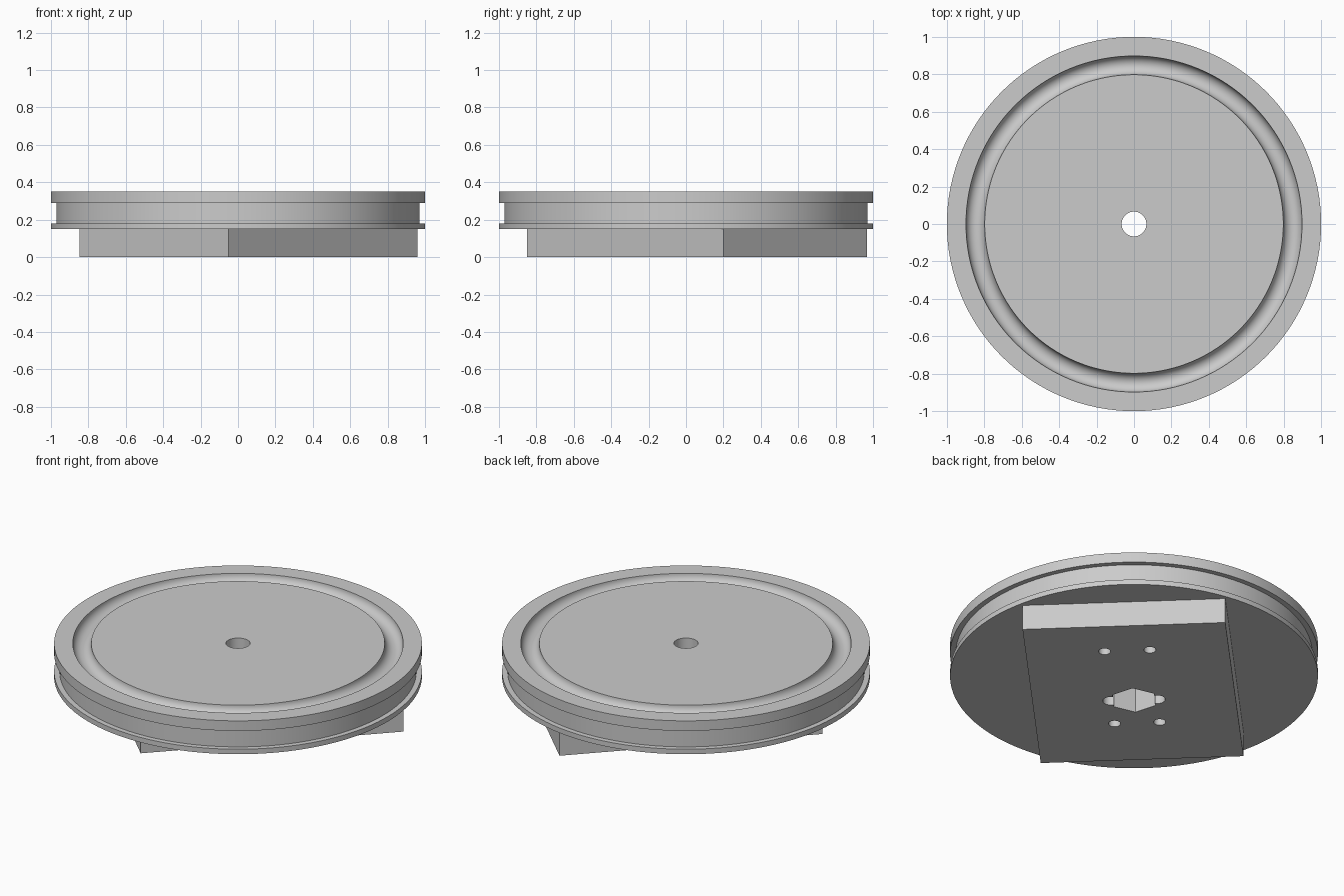
import bpy, bmesh, math
from mathutils import Matrix

if "Cube" in bpy.data.objects:
    bpy.data.objects.remove(bpy.data.objects["Cube"], do_unlink=True)

# One plain grey for the whole model
grey = bpy.data.materials.new("light grey")
grey.use_nodes = True
GREY = (0.6, 0.6, 0.6, 1)
grey.diffuse_color = GREY
grey.node_tree.nodes["Principled BSDF"].inputs["Base Color"].default_value = GREY

TOP, BASE = 0.35, 0.15
TURN = Matrix.Rotation(math.radians(46.1), 4, "Z")


def make_object(name, bm):
    bmesh.ops.recalc_face_normals(bm, faces=bm.faces)
    mesh = bpy.data.meshes.new(name)
    bm.to_mesh(mesh)
    bm.free()
    mesh.materials.append(grey)
    obj = bpy.data.objects.new(name, mesh)
    bpy.context.collection.objects.link(obj)
    return obj


def smooth(obj):
    bpy.ops.object.select_all(action="DESELECT")
    obj.select_set(True)
    bpy.context.view_layer.objects.active = obj
    bpy.ops.object.shade_smooth_by_angle(angle=math.radians(30))


def lathe(name, profile, steps=128):
    bm = bmesh.new()
    rings = []
    for i in range(steps):
        a = 2 * math.pi * i / steps
        rings.append([bm.verts.new((r * math.cos(a), r * math.sin(a), z)) for r, z in profile])
    n = len(profile)
    for i in range(steps):
        here, after = rings[i], rings[(i + 1) % steps]
        for j in range(n):
            k = (j + 1) % n
            bm.faces.new((here[j], after[j], after[k], here[k]))
    return make_object(name, bm)


def drill(target, u, v, radius, sides):
    # Upright prism at a place in the block's own turned frame
    bm = bmesh.new()
    bmesh.ops.create_cone(bm, cap_ends=True, segments=sides, radius1=radius, radius2=radius, depth=0.5,
                          matrix=TURN @ Matrix.Translation((u, v, 0.1)) @ Matrix.Rotation(math.pi / 2, 4, "Z"))
    cutter = make_object("hole_cutter", bm)
    cutter.hide_render = True
    mod = target.modifiers.new("hole", "BOOLEAN")
    mod.operation, mod.solver, mod.object = "DIFFERENCE", "EXACT", cutter
    bpy.context.view_layer.objects.active = target
    bpy.ops.object.modifier_apply(modifier=mod.name)
    bpy.data.objects.remove(cutter, do_unlink=True)


# Wheel disc: bore, ball race in the top, belt groove round the rim
race = [(0.848 - 0.05 * math.cos(math.pi * i / 16), TOP - 0.05 * math.sin(math.pi * i / 16))
        for i in range(17)]
profile = [(0.066, BASE), (0.066, TOP)] + race + [
    (1, TOP), (1, 0.29), (0.97, 0.29), (0.97, 0.18), (1, 0.18), (1, BASE)]
disc = lathe("grooved_disc", profile)
smooth(disc)

# Mounting block under the disc
bm = bmesh.new()
bmesh.ops.create_cube(bm, size=1, matrix=TURN @ Matrix.Translation((0.081, 0, BASE / 2))
                      @ Matrix.Diagonal((1.457, 1.105, BASE, 1)))
block = make_object("mounting_block", bm)

# Hexagonal nut pocket whose corners point along the block, with side notches
# (cone vertices start on +Y, turned a quarter to lie along the length)
drill(block, 0, 0, 0.13, 6)
for side in (-1, 1):
    drill(block, 0, side * 0.125, 0.045, 32)
    for along in (0.539, -0.248):
        drill(block, along, side * 0.123, 0.033, 32)
smooth(block)
